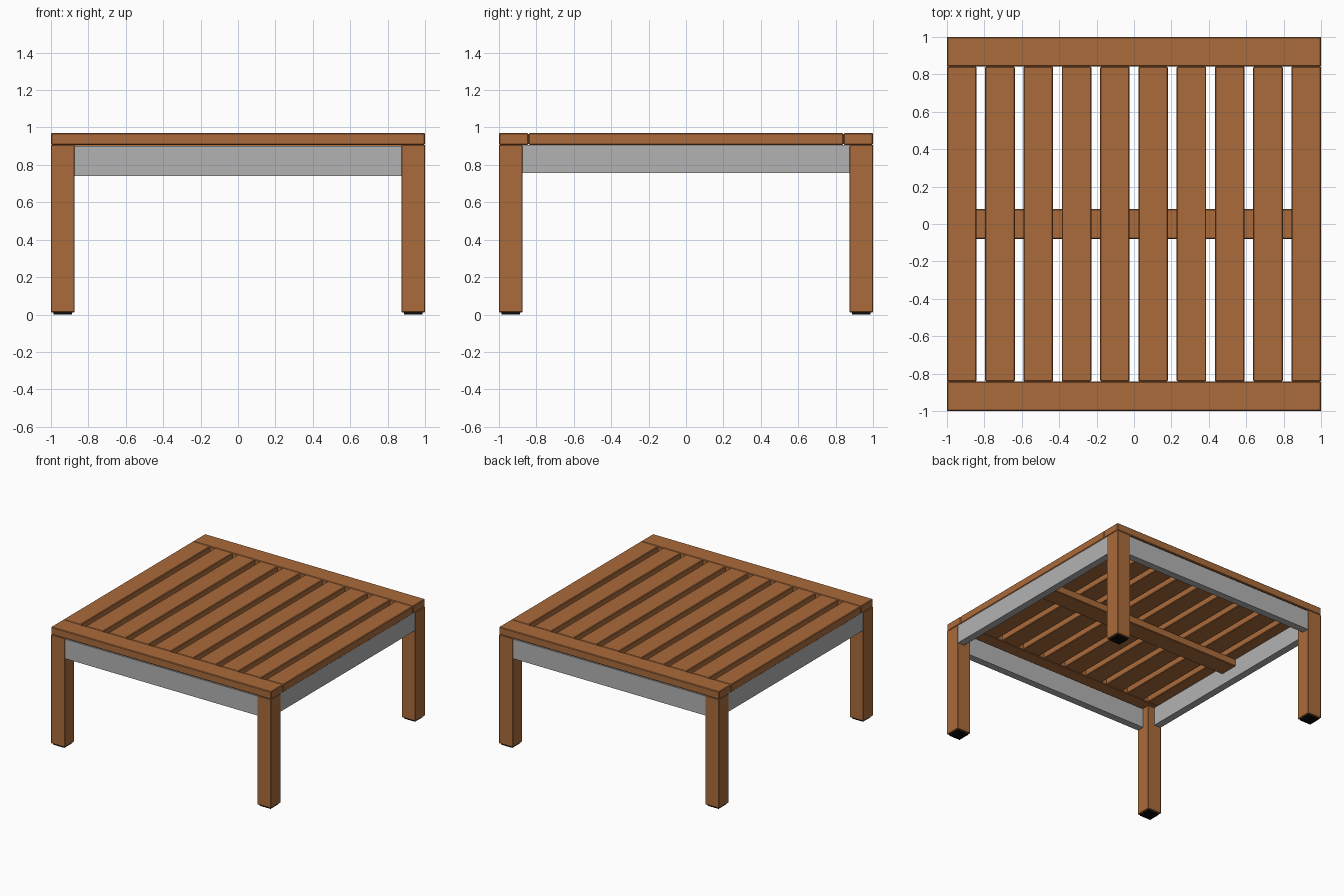
import bpy
import bmesh

if "Cube" in bpy.data.objects:
    bpy.data.objects.remove(bpy.data.objects["Cube"], do_unlink=True)


def material(name, rgb):
    mat = bpy.data.materials.new(name)
    mat.use_nodes = True
    color = (*rgb, 1.0)
    mat.diffuse_color = color
    mat.node_tree.nodes["Principled BSDF"].inputs["Base Color"].default_value = color
    return mat


wood = material("warm_wood", (0.40, 0.147, 0.044))
metal = material("grey_metal", (0.45, 0.45, 0.45))
rubber = material("black_rubber", (0.003, 0.003, 0.003))


def box(name, low, high, mat, bevel=0.0):
    """Box between two corners, with an optional small chamfer."""
    bm = bmesh.new()
    bmesh.ops.create_cube(bm, size=1)
    for v in bm.verts:
        for i in range(3):
            v.co[i] = low[i] if v.co[i] < 0 else high[i]
    mesh = bpy.data.meshes.new(name)
    bm.to_mesh(mesh)
    bm.free()
    mesh.materials.append(mat)
    obj = bpy.data.objects.new(name, mesh)
    bpy.context.collection.objects.link(obj)
    if bevel:
        mod = obj.modifiers.new("Chamfer", "BEVEL")
        mod.width = bevel
        mod.segments = 1
    return obj


LEG = 0.125         # leg width
BOARD = 0.158       # board width
UNDER = 0.907       # underside of the top
TOP = 0.97
FOOT = 0.012        # foot pad height
OUT, INNER = 0.995, 0.935   # apron outer and inner planes
END = 1 - LEG
SLATS = 10
CHAMFER = 0.005

# Slats
pitch = (2 - BOARD) / (SLATS - 1)
for i in range(SLATS):
    x = -1 + i * pitch
    box(f"slat_{i + 1}", (x, BOARD - 1, UNDER), (x + BOARD, 1 - BOARD, TOP), wood, CHAMFER)

# End boards and the aprons below them
for name, s in (("front", -1), ("back", 1)):
    y0, y1 = sorted((s * (1 - BOARD), s))
    box(f"{name}_end_board", (-1, y0, UNDER), (1, y1, TOP), wood, CHAMFER)
    y0, y1 = sorted((s * INNER, s * OUT))
    box(f"{name}_apron", (-END, y0, 0.74), (END, y1, 0.9), metal)

# Side aprons
for name, s in (("left", 1), ("right", -1)):
    x0, x1 = sorted((s * INNER, s * OUT))
    box(f"{name}_apron", (x0, -END, 0.756), (x1, END, UNDER), metal)

# Cross beam under the slats
box("cross_beam", (-INNER, -BOARD / 2, 0.845), (INNER, BOARD / 2, UNDER), wood, CHAMFER)

# Legs with foot pads
for side, sx in (("left", 1), ("right", -1)):
    for end, sy in (("front", -1), ("back", 1)):
        x0, x1 = sorted((sx * END, sx))
        y0, y1 = sorted((sy * END, sy))
        box(f"{end}_{side}_leg", (x0, y0, FOOT), (x1, y1, UNDER), wood, 0.003)
        pad = 0.013
        box(f"{end}_{side}_foot", (x0 + pad, y0 + pad, 0),
            (x1 - pad, y1 - pad, FOOT), rubber)
